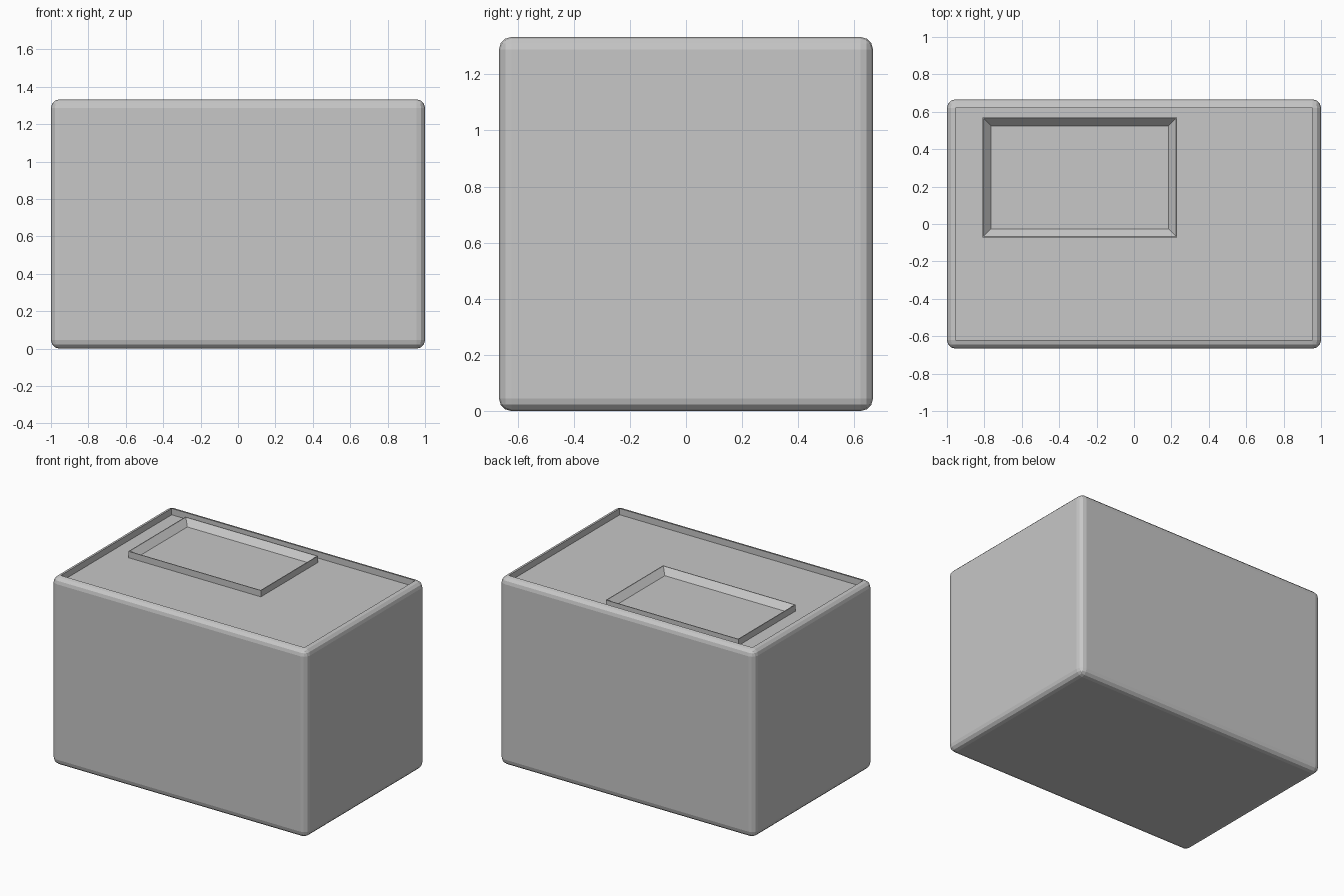
import bpy
import bmesh
from mathutils import Vector

if "Cube" in bpy.data.objects:
    bpy.data.objects.remove(bpy.data.objects["Cube"], do_unlink=True)

HEIGHT = 1.333
ROUND = 0.045    # edge rounding, also the width of the rim
RECESS = 0.045   # depth of the sunken top

grey = bpy.data.materials.new("plain_grey")
grey.use_nodes = True
grey.diffuse_color = (0.57, 0.57, 0.57, 1)
grey.node_tree.nodes["Principled BSDF"].inputs["Base Color"].default_value = grey.diffuse_color


def box(low, high):
    """New bmesh holding a box between two corners."""
    bm = bmesh.new()
    bmesh.ops.create_cube(bm, size=1)
    low, high = Vector(low), Vector(high)
    bmesh.ops.scale(bm, vec=high - low, verts=bm.verts)
    bmesh.ops.translate(bm, vec=(low + high) / 2, verts=bm.verts)
    return bm


def top_face(bm):
    return max(bm.faces, key=lambda f: (round(f.calc_center_median().z, 4), f.calc_area()))


def finish(bm, name):
    bmesh.ops.recalc_face_normals(bm, faces=bm.faces)
    mesh = bpy.data.meshes.new(name)
    bm.to_mesh(mesh)
    bm.free()
    mesh.materials.append(grey)
    obj = bpy.data.objects.new(name, mesh)
    bpy.context.collection.objects.link(obj)
    return obj


# Body: rounded block with a shallow sunken top
bm = box((-1, -HEIGHT / 2, 0), (1, HEIGHT / 2, HEIGHT))
bmesh.ops.bevel(bm, geom=bm.edges[:], offset=ROUND, offset_type='OFFSET',
                segments=3, profile=0.5, affect='EDGES')
top = top_face(bm)
floor = bmesh.ops.extrude_discrete_faces(bm, faces=[top])["faces"][0]
bmesh.ops.translate(bm, vec=(0, 0, -RECESS), verts=floor.verts)
finish(bm, "body")

# Tray: raised to rim level, with a thin lip and sloping inner walls
bm = box((-0.81, -0.072, HEIGHT - RECESS - 0.01), (0.23, 0.57, HEIGHT))
top = top_face(bm)
bmesh.ops.inset_region(bm, faces=[top], thickness=0.008)
bmesh.ops.inset_region(bm, faces=[top], thickness=0.057)
bmesh.ops.translate(bm, vec=(0, 0, 0.002 - RECESS), verts=top.verts)
finish(bm, "tray")
